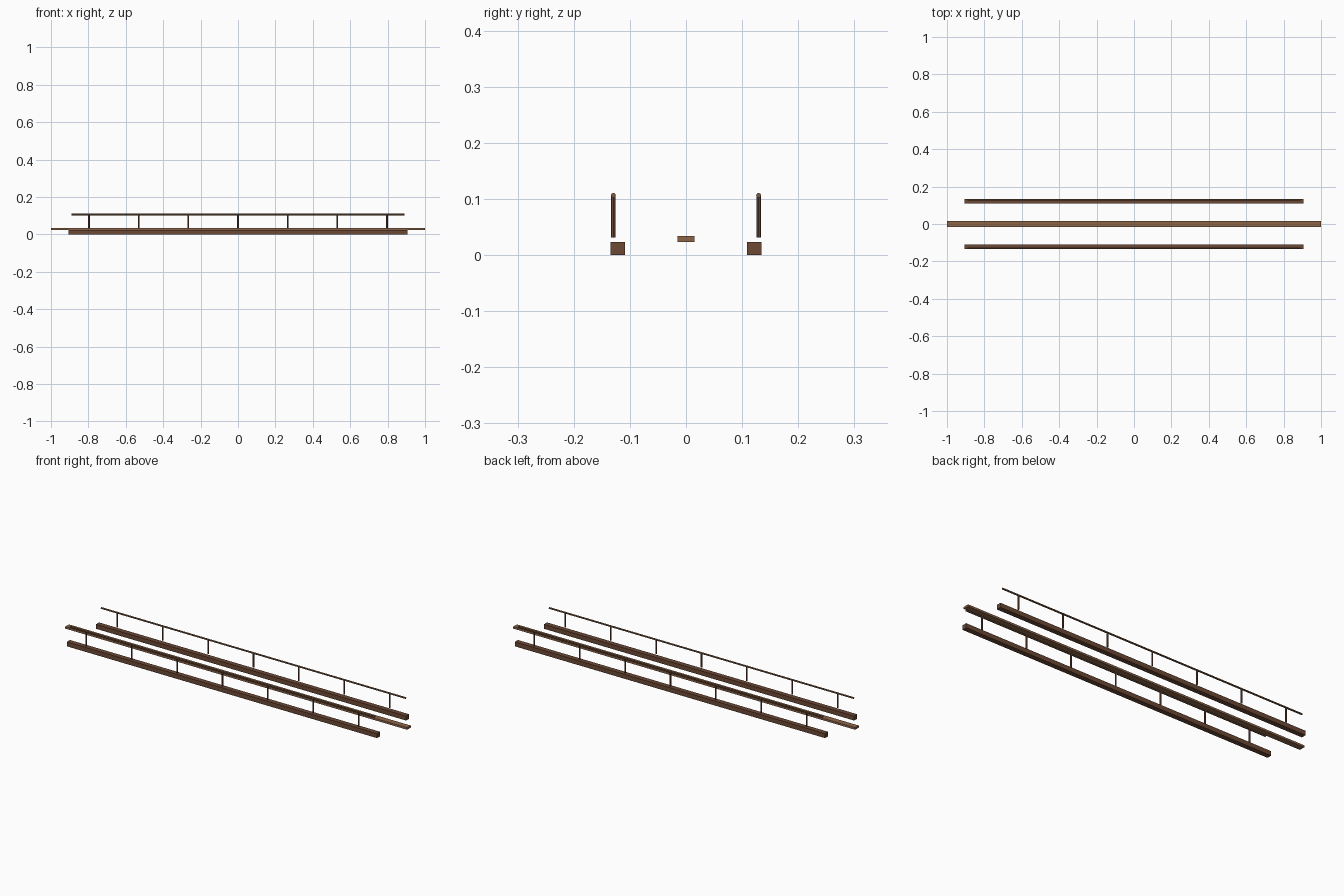
import bpy
from math import pi

if "Cube" in bpy.data.objects:
    bpy.data.objects.remove(bpy.data.objects["Cube"])


def mat(name, rgb):
    m = bpy.data.materials.new(name)
    m.diffuse_color = (*rgb, 1)
    m.use_nodes = True
    m.node_tree.nodes["Principled BSDF"].inputs["Base Color"].default_value = m.diffuse_color
    return m


dark = mat("dark_wood", (0.15, 0.065, 0.035))
light = mat("plank_wood", (0.27, 0.13, 0.065))
rail_wood = mat("rail_wood", (0.20, 0.10, 0.05))


def box(name, loc, size, m):
    bpy.ops.mesh.primitive_cube_add(size=1, location=loc)
    o = bpy.context.object
    o.name = name
    o.scale = size
    bpy.ops.object.transform_apply(location=False, rotation=False, scale=True)
    o.data.materials.append(m)


def rod(name, loc, radius, length, m, rot=(0, 0, 0)):
    bpy.ops.mesh.primitive_cylinder_add(vertices=8, radius=radius, depth=length,
                                        location=loc, rotation=rot)
    o = bpy.context.object
    o.name = name
    o.data.materials.append(m)


# Central walking plank
box("deck_plank", (0, 0, 0.0287), (2.0, 0.031, 0.0105), light)

for side, s in (("front", -1), ("back", 1)):
    # Support beam
    box(f"{side}_beam", (0, s * 0.1215, 0.0118), (1.815, 0.026, 0.0235), dark)
    # Handrail
    rod(f"{side}_rail", (0, s * 0.1295, 0.1065), 0.0045, 1.782, rail_wood,
        (0, pi / 2, 0))
    # Posts under the handrail
    for i in range(7):
        rod(f"{side}_post_{i + 1}", ((i - 3) * 0.2655, s * 0.1295, 0.068),
            0.0042, 0.074, dark)
